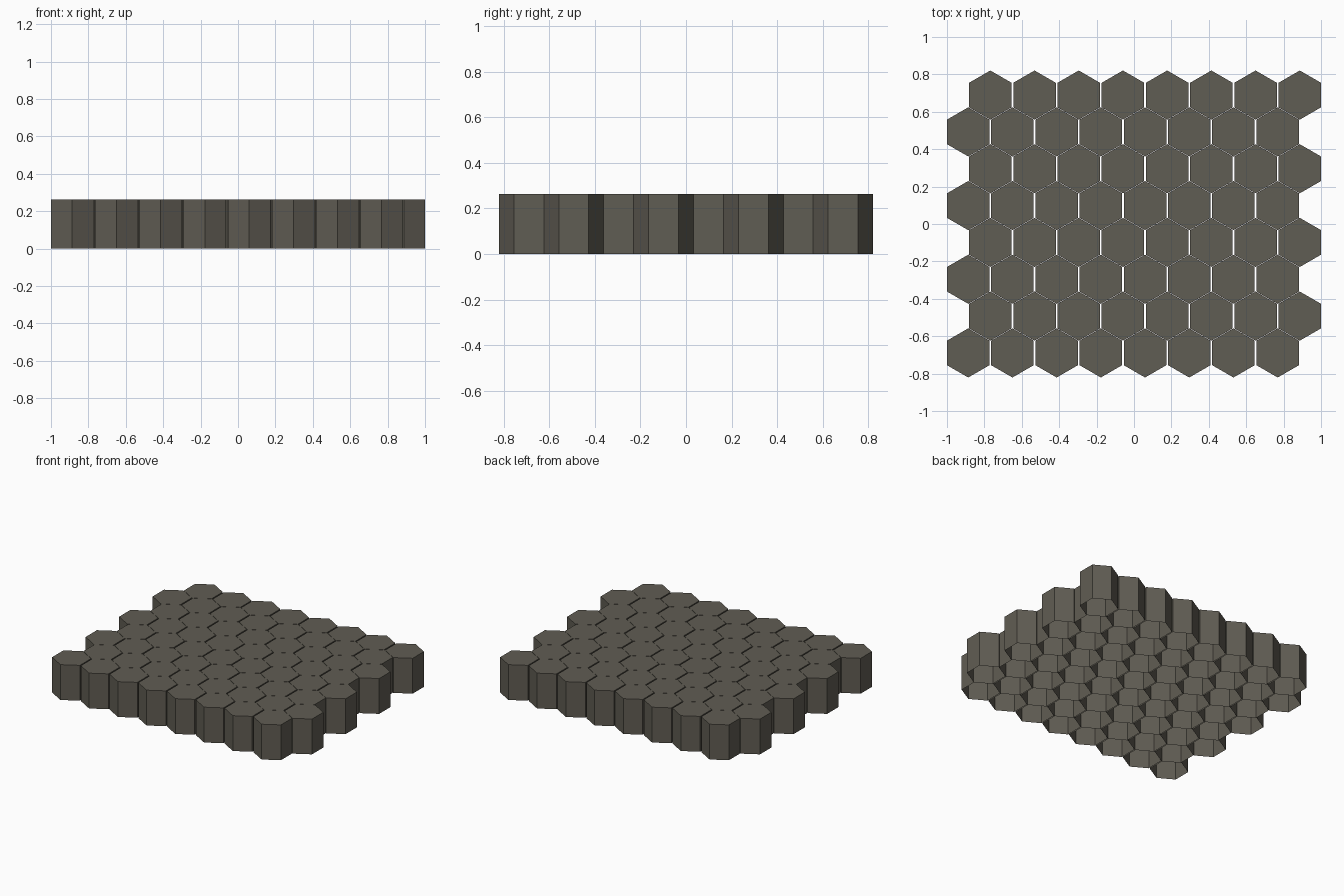
import bpy, bmesh, math

if "Cube" in bpy.data.objects:
    bpy.data.objects.remove(bpy.data.objects["Cube"])

R = 0.1313            # hexagon radius
PX, PY = 1.8 * R, 1.5 * R   # column and row pitch
H = 2 * R             # tile height
N = 8                 # rows and columns

stone = bpy.data.materials.new("dark stone")
stone.diffuse_color = (0.118, 0.109, 0.087, 1)
stone.use_nodes = True
stone.node_tree.nodes["Principled BSDF"].inputs["Base Color"].default_value = stone.diffuse_color

# one hexagonal column: walls and cap, open underneath
bm = bmesh.new()
ring = [(R * math.cos(math.radians(30 + 60 * i)), R * math.sin(math.radians(30 + 60 * i)))
        for i in range(6)]
low = [bm.verts.new((x, y, 0)) for x, y in ring]
top = [bm.verts.new((x, y, H)) for x, y in ring]
bm.faces.new(top)
for i in range(6):
    j = (i + 1) % 6
    bm.faces.new((low[i], low[j], top[j], top[i]))
mesh = bpy.data.meshes.new("hex_tile")
bm.to_mesh(mesh)
bm.free()
mesh.materials.append(stone)

# staggered grid of tiles, odd rows shifted half a pitch to the right
for row in range(N):
    for col in range(N):
        tile = bpy.data.objects.new(f"hex_tile_{row}_{col}", mesh)
        x = (col - (N - 1) / 2) * PX + (PX / 4 if row % 2 else -PX / 4)
        tile.location = (x, (row - (N - 1) / 2) * PY, 0)
        bpy.context.collection.objects.link(tile)
